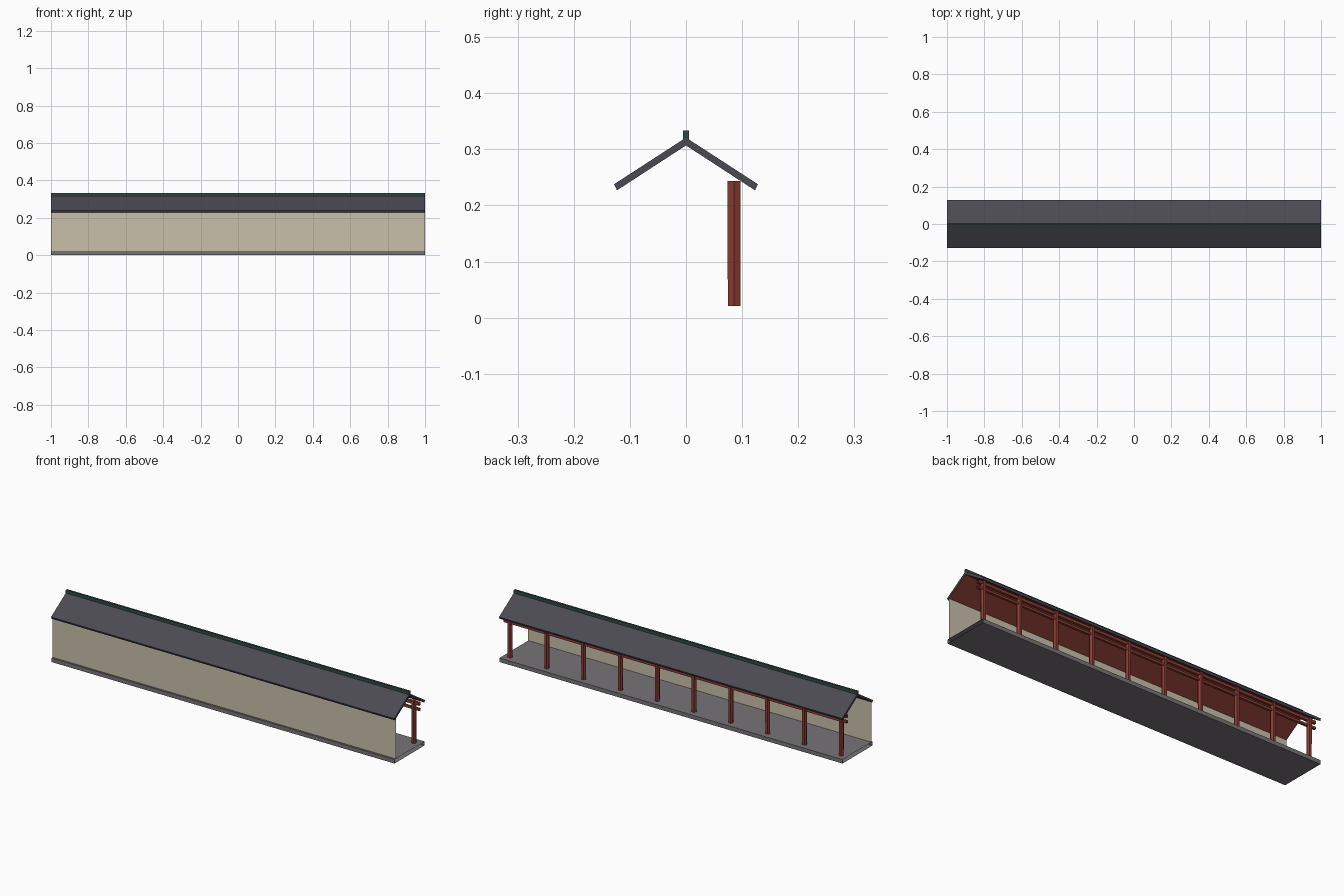
import bpy, bmesh, math

cube = bpy.data.objects.get("Cube")
if cube:
    bpy.data.objects.remove(cube, do_unlink=True)


def material(name, r, g, b):
    lin = [((c / 255 + 0.055) / 1.055) ** 2.4 for c in (r, g, b)] + [1]
    m = bpy.data.materials.new(name)
    m.diffuse_color = lin
    m.use_nodes = True
    bsdf = m.node_tree.nodes["Principled BSDF"]
    bsdf.inputs["Base Color"].default_value = lin
    bsdf.inputs["Roughness"].default_value = 0.9
    return m


slate = material("slate grey", 75, 74, 81)
ridge_green = material("dark green grey", 50, 74, 68)
red_wood = material("red wood", 140, 60, 52)
plaster = material("beige plaster", 200, 192, 170)
stone = material("stone grey", 119, 116, 119)


def finish(name, bm, *mats):
    me = bpy.data.meshes.new(name)
    bm.to_mesh(me)
    bm.free()
    ob = bpy.data.objects.new(name, me)
    bpy.context.collection.objects.link(ob)
    for m in mats:
        me.materials.append(m)
    return ob


def extrude_x(name, profile, mat, caps=True, extra=()):
    """Run a closed (y, z) profile along the full length."""
    bm = bmesh.new()
    ends = [[bm.verts.new((x, y, z)) for y, z in profile] for x in (-1, 1)]
    n = len(profile)
    for i in range(n):
        j = (i + 1) % n
        bm.faces.new((ends[0][i], ends[0][j], ends[1][j], ends[1][i]))
    caps_made = [bm.faces.new(e) for e in ends]
    bmesh.ops.recalc_face_normals(bm, faces=bm.faces)
    if not caps:
        bmesh.ops.delete(bm, geom=caps_made, context="FACES_ONLY")
    return finish(name, bm, mat, *extra)


def rect(y, half, z0, z1):
    return [(y - half, z0), (y + half, z0), (y + half, z1), (y - half, z1)]


# Floor slab, open at both ends
extrude_x("floor", rect(0, 0.125, 0, 0.021), stone, caps=False)

# Thin solid wall along the front, one panel per bay
bm = bmesh.new()
bays = 10
rows = [[bm.verts.new((-1 + 2 * i / bays, -0.115, z)) for i in range(bays + 1)]
        for z in (0.021, 0.236)]
for i in range(bays):
    bm.faces.new((rows[0][i], rows[0][i + 1], rows[1][i + 1], rows[1][i]))
finish("front_wall", bm, plaster)

# Gabled roof slab with a red wooden underside
roof = extrude_x("roof", [(-0.128, 0.238), (0, 0.321), (0.128, 0.238),
                          (0.123, 0.227), (0, 0.307), (-0.123, 0.227)],
                 slate, extra=(red_wood,))
for p in roof.data.polygons:
    if p.normal.z < -0.6:
        p.material_index = 1

# Ridge cap
extrude_x("ridge", rect(0, 0.0055, 0.312, 0.334), ridge_green)

# Row of hexagonal posts along the open back
post_y = 0.0856
for i in range(10):
    bm = bmesh.new()
    bmesh.ops.create_cone(bm, cap_ends=True, segments=6,
                          radius1=0.0128, radius2=0.0134, depth=0.223)
    # Turn a corner towards the ends of the corridor
    corner = max(bm.verts, key=lambda v: v.co.x)
    turn = math.atan2(corner.co.y, corner.co.x)
    c, s = math.cos(-turn), math.sin(-turn)
    for v in bm.verts:
        x, y = v.co.x, v.co.y
        v.co.x, v.co.y = c * x - s * y, s * x + c * y
    post = finish(f"post_{i + 1}", bm, red_wood)
    post.location = (-0.965 + 1.93 * i / 9, post_y, 0.1325)

# Two rails tying the posts together under the eave
extrude_x("upper_beam", rect(post_y, 0.007, 0.226, 0.241), red_wood, caps=False)
extrude_x("lower_beam", rect(post_y, 0.006, 0.198, 0.21), red_wood, caps=False)
